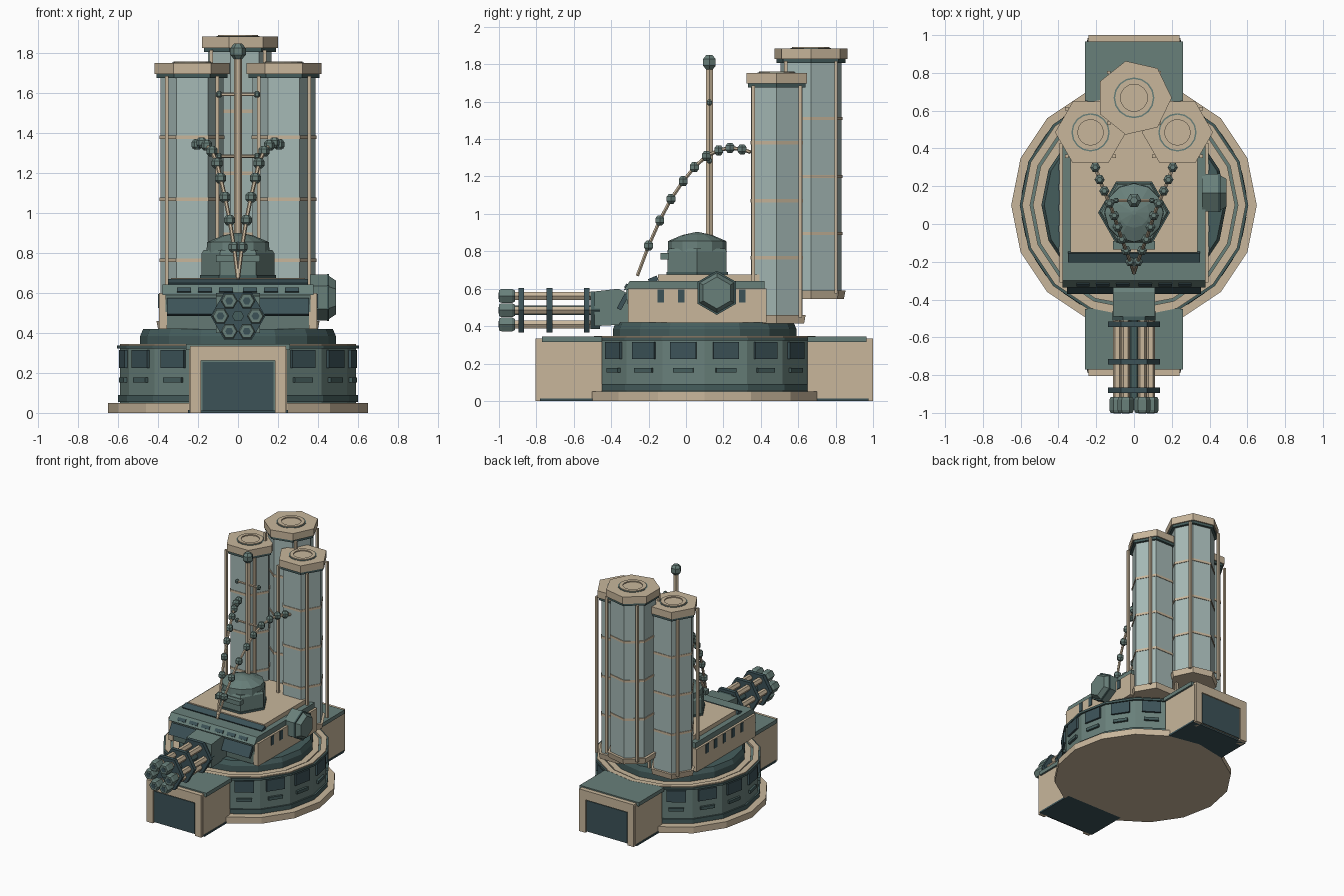
import bpy, bmesh, math
from mathutils import Vector, Matrix

if "Cube" in bpy.data.objects:
    bpy.data.objects.remove(bpy.data.objects["Cube"])


def material(name, rgb):
    m = bpy.data.materials.new(name)
    m.diffuse_color = (*rgb, 1)
    m.use_nodes = True
    m.node_tree.nodes["Principled BSDF"].inputs["Base Color"].default_value = m.diffuse_color
    return m


TAN = material("sand tan", (0.58, 0.47, 0.33))
TEAL = material("grey teal", (0.14, 0.215, 0.195))
DEEP = material("deep teal", (0.06, 0.11, 0.108))
DARK = material("dark slate", (0.045, 0.085, 0.097))
PALE = material("pale blue grey", (0.38, 0.49, 0.47))


def finish(name, bm, mat):
    bmesh.ops.recalc_face_normals(bm, faces=bm.faces)
    me = bpy.data.meshes.new(name)
    bm.to_mesh(me)
    bm.free()
    me.materials.append(mat)
    ob = bpy.data.objects.new(name, me)
    bpy.context.collection.objects.link(ob)
    return ob


def box(name, mat, x, y, z, rot=None):
    """Box from min/max ranges, optionally turned about its centre."""
    bm = bmesh.new()
    size = [b - a for a, b in (x, y, z)]
    bmesh.ops.create_cube(bm, size=1, matrix=Matrix.Diagonal((*size, 1)))
    mid = Vector([(a + b) / 2 for a, b in (x, y, z)])
    bm.transform(Matrix.Translation(mid) @ (rot.to_4x4() if rot else Matrix()))
    return finish(name, bm, mat)


def lathe(name, mat, n, profile, at=(0, 0, 0), axis=(0, 0, 1), phase=0.0, hollow=False):
    """n-sided turned form from (radius, height) points; hollow joins the profile into a ring."""
    bm = bmesh.new()
    rings = []
    for r, h in profile:
        rings.append([bm.verts.new((r * math.cos(phase + math.tau * i / n),
                                    r * math.sin(phase + math.tau * i / n), h)) for i in range(n)])
    pairs = list(zip(rings, rings[1:]))
    if hollow:
        pairs.append((rings[-1], rings[0]))
    else:
        bm.faces.new(rings[0])
        bm.faces.new(rings[-1])
    for a, b in pairs:
        for i in range(n):
            j = (i + 1) % n
            bm.faces.new((a[i], a[j], b[j], b[i]))
    turn = Vector((0, 0, 1)).rotation_difference(Vector(axis)).to_matrix().to_4x4()
    bm.transform(Matrix.Translation(at) @ turn)
    return finish(name, bm, mat)


def annulus(name, mat, n, r0, r1, z0, z1, at, phase=0.0):
    return lathe(name, mat, n, [(r0, z0), (r1, z0), (r1, z1), (r0, z1)], at, phase=phase, hollow=True)


def rod(name, mat, a, b, r, n=6):
    d = Vector(b) - Vector(a)
    return lathe(name, mat, n, [(r, 0), (r, d.length)], a, d.normalized())


def ball(name, mat, at, r):
    return lathe(name, mat, 6, [(r * .5, -r), (r, -r * .45), (r, r * .45), (r * .5, r)], at)


def extrude_x(name, mat, pts, x0, x1):
    """Side profile of (y, z) points extruded along x."""
    bm = bmesh.new()
    a = [bm.verts.new((x0, y, z)) for y, z in pts]
    b = [bm.verts.new((x1, y, z)) for y, z in pts]
    bm.faces.new(a)
    bm.faces.new(b)
    for i in range(len(pts)):
        j = (i + 1) % len(pts)
        bm.faces.new((a[i], a[j], b[j], b[i]))
    return finish(name, bm, mat)


# Round base and drum
C = (0, 0.1, 0)
lathe("base_plate", TAN, 16, [(.65, 0), (.65, .05)], C)
lathe("drum", TEAL, 16, [(.59, .05), (.59, .33)], C)
lathe("drum_lower_band", DEEP, 16, [(.602, .055), (.602, .09)], C)
annulus("drum_upper_band", DEEP, 16, .56, .605, .322, .338, C)
annulus("drum_rim", TAN, 16, .55, .592, .33, .346, C)
annulus("inner_track", TAN, 16, .49, .535, .32, .338, C)
lathe("turret_ring", DEEP, 16, [(.49, .33), (.49, .385), (.475, .42)], C)

# Dark windows and slots on each drum facet
for i in range(16):
    ang = math.tau * (i + .5) / 16
    if abs(math.cos(ang)) < .25:
        continue
    rot = Matrix.Rotation(ang, 3, 'Z')
    for part, mat, w, z0, z1, t in (("drum_window", DARK, .07, .225, .315, .585),
                                    ("drum_slot", DEEP, .055, .153, .177, .587)):
        cx, cy = t * math.cos(ang), .1 + t * math.sin(ang)
        box(part, mat, (cx - .009, cx + .009), (cy - w, cy + w), (z0, z1), rot)

# Gatehouses front and back
for s, y0, y1 in ((-1, -.45, -.79), (1, .65, .985)):
    def span(a, b):
        return (min(a, b), max(a, b))
    box("gatehouse", TAN, (-.245, .245), span(y0, y1), (.012, .32))
    box("gatehouse_sole", DARK, (-.25, .25), span(y0, y1 - s * .01), (0, .014))
    box("gatehouse_roof", TEAL, (-.26, .26), span(y0, y1 - s * .02), (.315, .345))
    box("gatehouse_lintel", TAN, (-.24, .24), span(y1 - s * .05, y1 + s * .015), (.262, .335))
    for sx in (-1, 1):
        box("gatehouse_jamb", TAN, span(sx * .185, sx * .24), span(y1 - s * .05, y1 + s * .015), (0, .335))
    box("gate_door_surround", TEAL, (-.19, .19), span(y1, y1 + s * .004), (.01, .27))
    box("gate_door", DARK, (-.178, .178), span(y1, y1 + s * .008), (.01, .255))

# Turret hull
extrude_x("hull", TEAL, [(-.30, .42), (-.32, .59), (-.29, .63), (.42, .63), (.42, .42)], -.362, .362)
extrude_x("hull_roof", TEAL, [(-.335, .59), (-.30, .642), (.42, .642), (.42, .60), (-.30, .60)], -.378, .378)
box("deck", TAN, (-.335, .335), (-.15, .50), (.64, .675))
box("deck_front_strip", DARK, (-.35, .35), (-.20, -.15), (.635, .662), Matrix.Rotation(.4, 3, 'X'))
box("visor", DARK, (-.355, .355), (-.35, -.325), (.485, .575), Matrix.Rotation(-.5, 3, 'X'))
for s in (-1, 1):
    extrude_x("hull_side", TAN, [(-.31, .42), (-.31, .60), (.43, .60), (.43, .42)], s * .355, s * .395)
    for y in (-.135, -.025, .085, .195, .30):
        box("side_slot", DARK, (s * .395 - .005, s * .395 + .005), (y - .017, y + .017), (.525, .595))
    for x in (.06, .165, .27):
        box("front_slot", DARK, (s * x - .035, s * x + .035), (-.326, -.306), (.60, .625),
            Matrix.Rotation(-.6, 3, 'X'))

# Side pod
lathe("side_pod", TEAL, 6, [(.115, .36), (.115, .455)], (0, .165, .578), (1, 0, 0))
lathe("side_pod_cap", TEAL, 6, [(.108, .455), (.085, .49)], (0, .165, .578), (1, 0, 0))
lathe("side_pod_band", DEEP, 6, [(.118, .445), (.118, .457)], (0, .165, .578), (1, 0, 0))

# Rotary gun
AX = (0, 0, .485)
FWD = (0, -1, 0)
extrude_x("gun_mount", TEAL, [(-.30, .41), (-.49, .40), (-.49, .585), (-.36, .60), (-.30, .57)], -.11, .11)
lathe("gun_breech", DEEP, 6, [(.115, .46), (.115, .51)], AX, FWD)
rod("gun_core", DEEP, (0, -.45, .485), (0, -.93, .485), .03)
for y in (.515, .715, .865):
    lathe("gun_clamp", DARK, 6, [(.137, y), (.137, y + .03)], AX, FWD)
for i in range(6):
    a = math.tau * i / 6
    x, z = .088 * math.cos(a), .485 + .088 * math.sin(a)
    rod("gun_barrel", TAN, (x, -.48, z), (x, -.94, z), .024)
    lathe("gun_muzzle", TEAL, 6, [(.034, .915), (.043, .93), (.043, .985), (.036, 1.0)], (x, 0, z), FWD)
    lathe("gun_bore", DARK, 6, [(.02, .999), (.02, 1.002)], (x, 0, z), FWD)

# Command dome
D = (0, .06, 0)
lathe("dome_collar", DEEP, 6, [(.19, .67), (.19, .69)], D)
lathe("dome", TEAL, 6, [(.182, .675), (.182, .80), (.172, .815)], D)
lathe("dome_top", TEAL, 12, [(.158, .80), (.155, .855), (.08, .887), (.012, .902)], D)
box("dome_hatch", TEAL, (-.11, .11), (-.135, -.09), (.755, .79))

# Mast with crossbars
rod("mast", TAN, (0, .125, .85), (0, .125, 1.79), .021)
ball("mast_head", TEAL, (0, .125, 1.81), .039)
for z in (1.285, 1.595):
    rod("mast_crossbar", TAN, (-.095, .125, z), (.095, .125, z), .009)
    for s in (-1, 1):
        ball("crossbar_tip", TEAL, (s * .095, .125, z), .016)

# Pair of beaded cables
PATH = [(0, -.26, .67), (.02, -.2, .83), (.042, -.14, .965), (.065, -.08, 1.08), (.087, -.015, 1.175),
        (.105, .045, 1.25), (.13, .11, 1.31), (.157, .175, 1.34), (.182, .235, 1.353),
        (.205, .30, 1.345), (.22, .345, 1.33)]
for s in (-1, 1):
    pts = [(s * x, y, z) for x, y, z in PATH]
    for a, b in zip(pts, pts[1:]):
        rod("cable", TAN, a, b, .010)
    for p in pts[1:-1]:
        ball("cable_bead", TEAL, p, .027)


# Tall silos
def silo(x, y, n, z0, z1, r, bands):
    at = (x, y, 0)
    lathe("silo_foot", TAN, n, [(r * .9, z0), (r * .95, z0 + .045)], at)
    lathe("silo_body", PALE, n, [(r * .84, z0 + .04), (r * .84, z1 - .06)], at)
    lathe("silo_collar", DEEP, n, [(r * .95, z1 - .08), (r * .95, z1 - .055)], at)
    lathe("silo_cap", TAN, n, [(r, z1 - .06), (r, z1 - .004)], at)
    annulus("silo_cap_ring", TAN, 16, r * .36, r * .5, z1 - .01, z1 + .004, at)
    annulus("silo_cap_groove", TEAL, 16, r * .5, r * .54, z1 - .01, z1 - .001, at)
    for z in bands:
        lathe("silo_band", TAN, n, [(r * .865, z - .009), (r * .865, z + .009)], at)
    for sx in (-1, 1):
        for sy in (-1, 1):
            px, py = x + sx * r * .67, y + sy * r * .67
            box("silo_rail", TAN, (px - .009, px + .009), (py - .009, py + .009), (z0 + .03, z1 - .07))


for s in (-1, 1):
    silo(s * .23, .485, 6, .415, 1.757, .188, (.765, 1.07, 1.38))
silo(0, .668, 7, .545, 1.888, .2, (.895, 1.2, 1.51))
